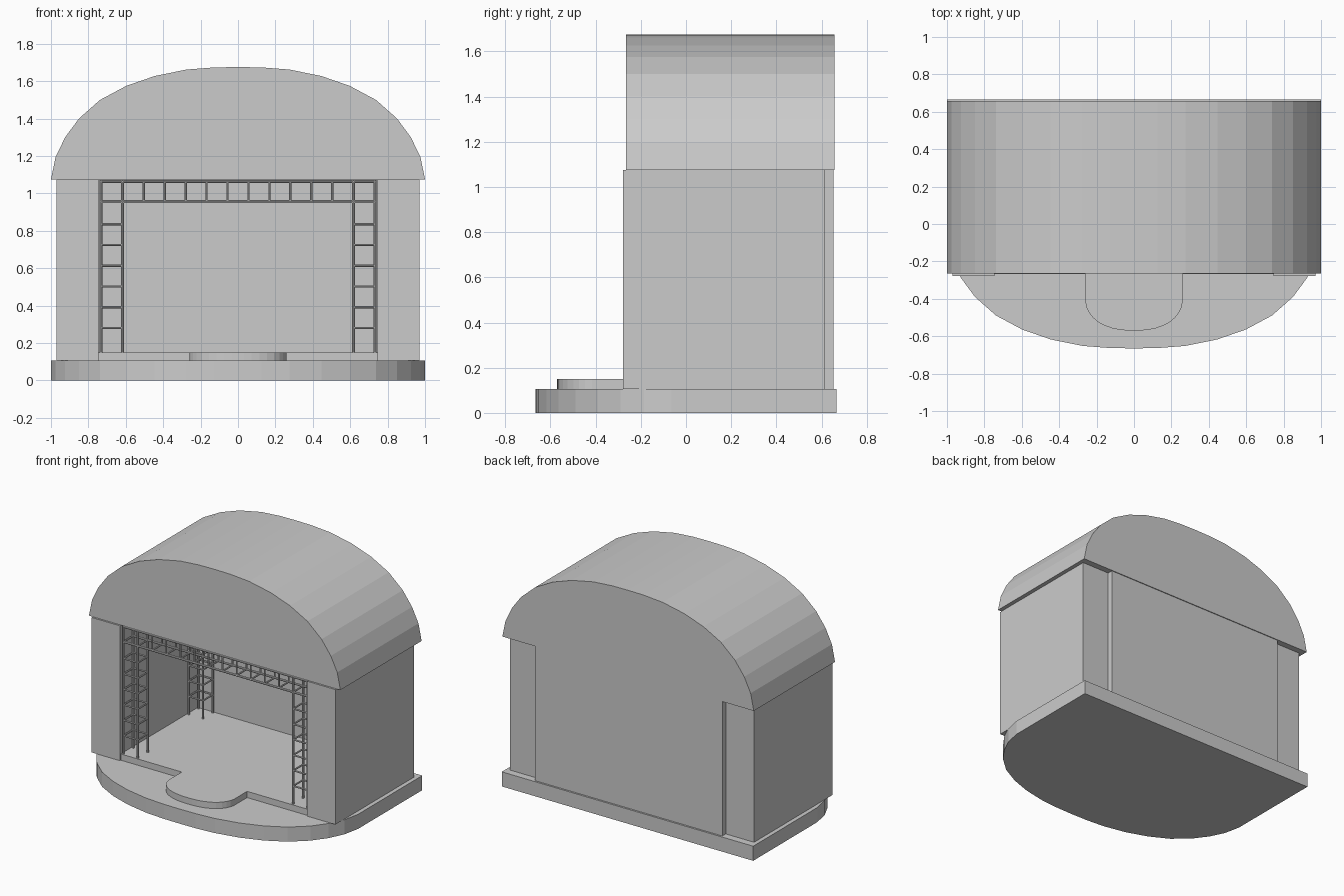
import bpy, bmesh
from mathutils import Vector

if "Cube" in bpy.data.objects:
    bpy.data.objects.remove(bpy.data.objects["Cube"])

# Half of the flattened arch shared by roof, plinth and apron (unit width, unit height)
HALF = [(1, 0), (.975, .2), (.924, .375), (.85, .542), (.738, .707),
        (.598, .832), (.446, .92), (.275, .978), (.126, .997)]
ARCH = HALF + [(0, 1)] + [(-x, h) for x, h in reversed(HALF)]


def finish(name, bm):
    bmesh.ops.recalc_face_normals(bm, faces=bm.faces[:])
    mesh = bpy.data.meshes.new(name)
    bm.to_mesh(mesh)
    bm.free()
    obj = bpy.data.objects.new(name, mesh)
    bpy.context.collection.objects.link(obj)
    return obj


def extrude(name, points, direction):
    bm = bmesh.new()
    face = bm.faces.new([bm.verts.new(p) for p in points])
    geo = bmesh.ops.extrude_face_region(bm, geom=[face], use_keep_orig=True)
    verts = [g for g in geo["geom"] if isinstance(g, bmesh.types.BMVert)]
    bmesh.ops.translate(bm, verts=verts, vec=direction)
    return finish(name, bm)


def box(name, lo, hi):
    pts = [(lo[0], lo[1], lo[2]), (hi[0], lo[1], lo[2]),
           (hi[0], hi[1], lo[2]), (lo[0], hi[1], lo[2])]
    return extrude(name, pts, (0, 0, hi[2] - lo[2]))


def bar(bm, a, b, r):
    a, b = Vector(a), Vector(b)
    d = b - a
    geo = bmesh.ops.create_cone(bm, cap_ends=True, segments=8, radius1=r, radius2=r, depth=d.length)
    bmesh.ops.rotate(bm, verts=geo["verts"], matrix=Vector((0, 0, 1)).rotation_difference(d).to_matrix())
    bmesh.ops.translate(bm, verts=geo["verts"], vec=(a + b) / 2)


def ring(bm, corners, r):
    for i in range(4):
        bar(bm, corners[i - 1], corners[i], r)


# Plinth with bowed front
extrude("plinth", [(x, -.065 - .6 * h, 0) for x, h in ARCH] + [(-1, .665, 0), (1, .665, 0)], (0, 0, .105))

# Arched roof
extrude("roof", [(x, -.265, 1.075 + .6 * h) for x, h in ARCH], (0, .923, 0))

# Stage floor and rounded apron
box("stage_floor", (-.745, -.268, .105), (.745, .61, .15))
extrude("apron", [(.26 * x, -.415 - .155 * h, .105) for x, h in ARCH]
        + [(-.26, -.268, .105), (.26, -.268, .105)], (0, 0, .045))

# Side wings and back panel
for side, x0, x1 in (("left", -.97, -.745), ("right", .745, .97)):
    box(side + "_wing", (x0, -.278, .105), (x1, .612, 1.075))
box("back_panel", (-.745, .608, .105), (.745, .652, 1.075))

# Lighting truss: two towers and a beam, at the front and at the back of the stage
XI, XO, ZB, ZT = .618, .732, .955, 1.064
POST, RUNG = .008, .006
for place, y0 in (("front", -.255), ("back", .485)):
    y1 = y0 + .112
    for side, s in (("left", -1), ("right", 1)):
        bm = bmesh.new()
        corners = [(s * XI, y0), (s * XO, y0), (s * XO, y1), (s * XI, y1)]
        for x, y in corners:
            bar(bm, (x, y, .15), (x, y, 1.07), POST)
        for k in range(6):
            ring(bm, [(x, y, .28 + .111 * k) for x, y in corners], RUNG)
        for z in (ZB, ZT):
            ring(bm, [(x, y, z) for x, y in corners], RUNG)
        finish(f"{place}_{side}_truss_tower", bm)
    bm = bmesh.new()
    section = [(y0, ZB), (y1, ZB), (y1, ZT), (y0, ZT)]
    for y, z in section:
        bar(bm, (-XO, y, z), (XO, y, z), POST)
    for k in range(1, 11):
        ring(bm, [(-.616 + .112 * k, y, z) for y, z in section], RUNG)
    finish(f"{place}_truss_beam", bm)
